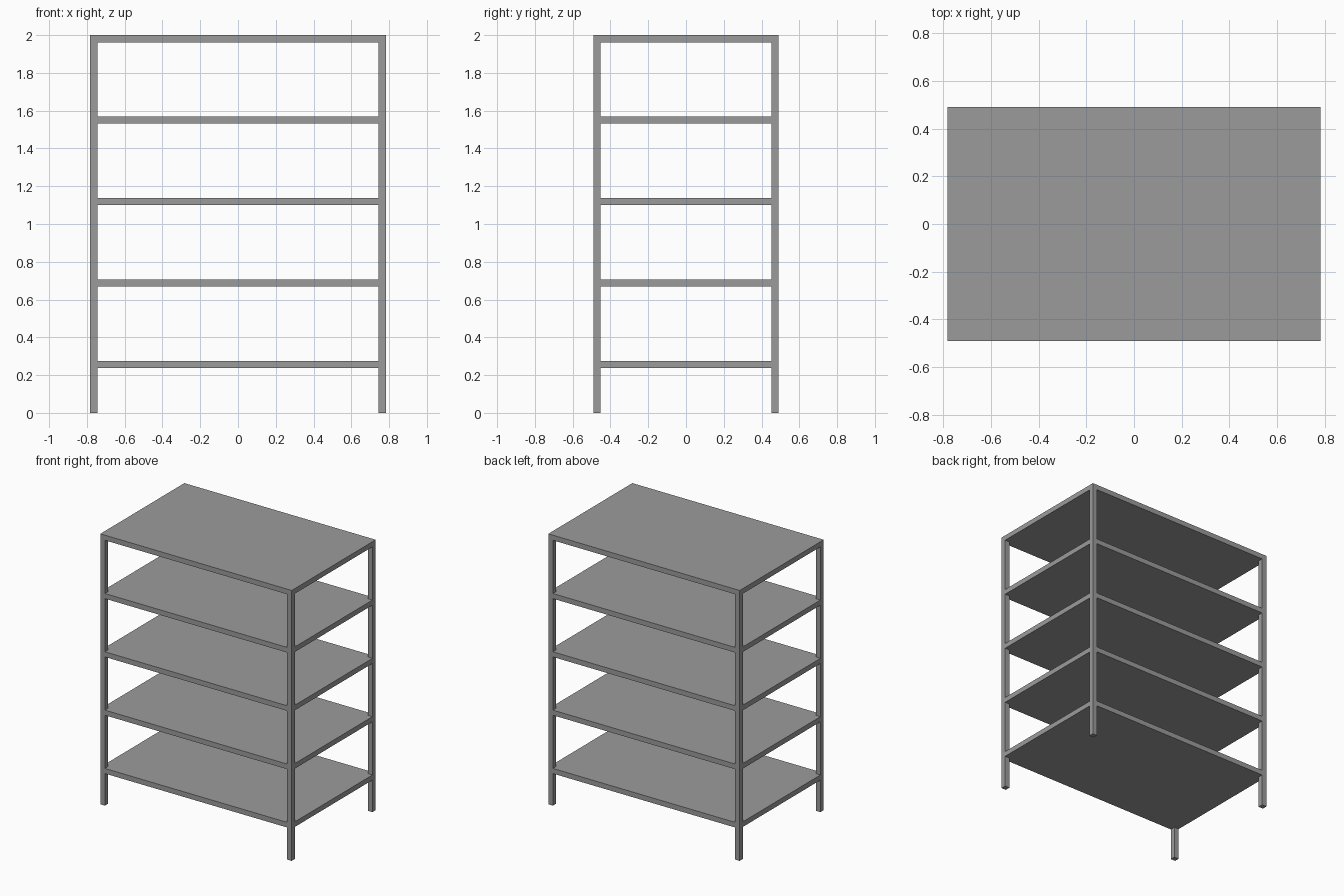
import bpy, bmesh

if "Cube" in bpy.data.objects:
    bpy.data.objects.remove(bpy.data.objects["Cube"])

HX, HY, H = 0.783, 0.491, 2.0   # half width, half depth, height
T = 0.038                       # post width and shelf thickness
TOPS = [0.275 + i * (H - 0.275) / 4 for i in range(5)]

grey = bpy.data.materials.new("steel grey")
grey.diffuse_color = (0.33, 0.33, 0.33, 1)
grey.use_nodes = True
grey.node_tree.nodes["Principled BSDF"].inputs["Base Color"].default_value = grey.diffuse_color


def prism(name, outline, z0, z1):
    """Extrude a flat outline from z0 up to z1."""
    bm = bmesh.new()
    face = bm.faces.new([bm.verts.new((x, y, z0)) for x, y in outline])
    ext = bmesh.ops.extrude_face_region(bm, geom=[face])
    verts = [g for g in ext["geom"] if isinstance(g, bmesh.types.BMVert)]
    bmesh.ops.translate(bm, verts=verts, vec=(0, 0, z1 - z0))
    bmesh.ops.recalc_face_normals(bm, faces=bm.faces)
    mesh = bpy.data.meshes.new(name)
    bm.to_mesh(mesh)
    bm.free()
    mesh.materials.append(grey)
    obj = bpy.data.objects.new(name, mesh)
    bpy.context.collection.objects.link(obj)
    return obj


# Corner posts, reaching the underside of the top shelf
for sx, side in ((-1, "left"), (1, "right")):
    for sy, end in ((-1, "front"), (1, "back")):
        xo, yo = sx * HX, sy * HY
        xi, yi = sx * (HX - T), sy * (HY - T)
        prism(f"{end}_{side}_post", [(xo, yo), (xi, yo), (xi, yi), (xo, yi)], 0, H - T)

# Lower shelves, notched at the corners around the posts
ix, iy = HX - T, HY - T
notched = [(-ix, -HY), (ix, -HY), (ix, -iy), (HX, -iy), (HX, iy), (ix, iy),
           (ix, HY), (-ix, HY), (-ix, iy), (-HX, iy), (-HX, -iy), (-ix, -iy)]
for i, z in enumerate(TOPS[:-1]):
    prism(f"shelf_{i + 1}", notched, z - T, z)

# Top shelf, covering the posts
prism("top_shelf", [(-HX, -HY), (HX, -HY), (HX, HY), (-HX, HY)], H - T, H)
